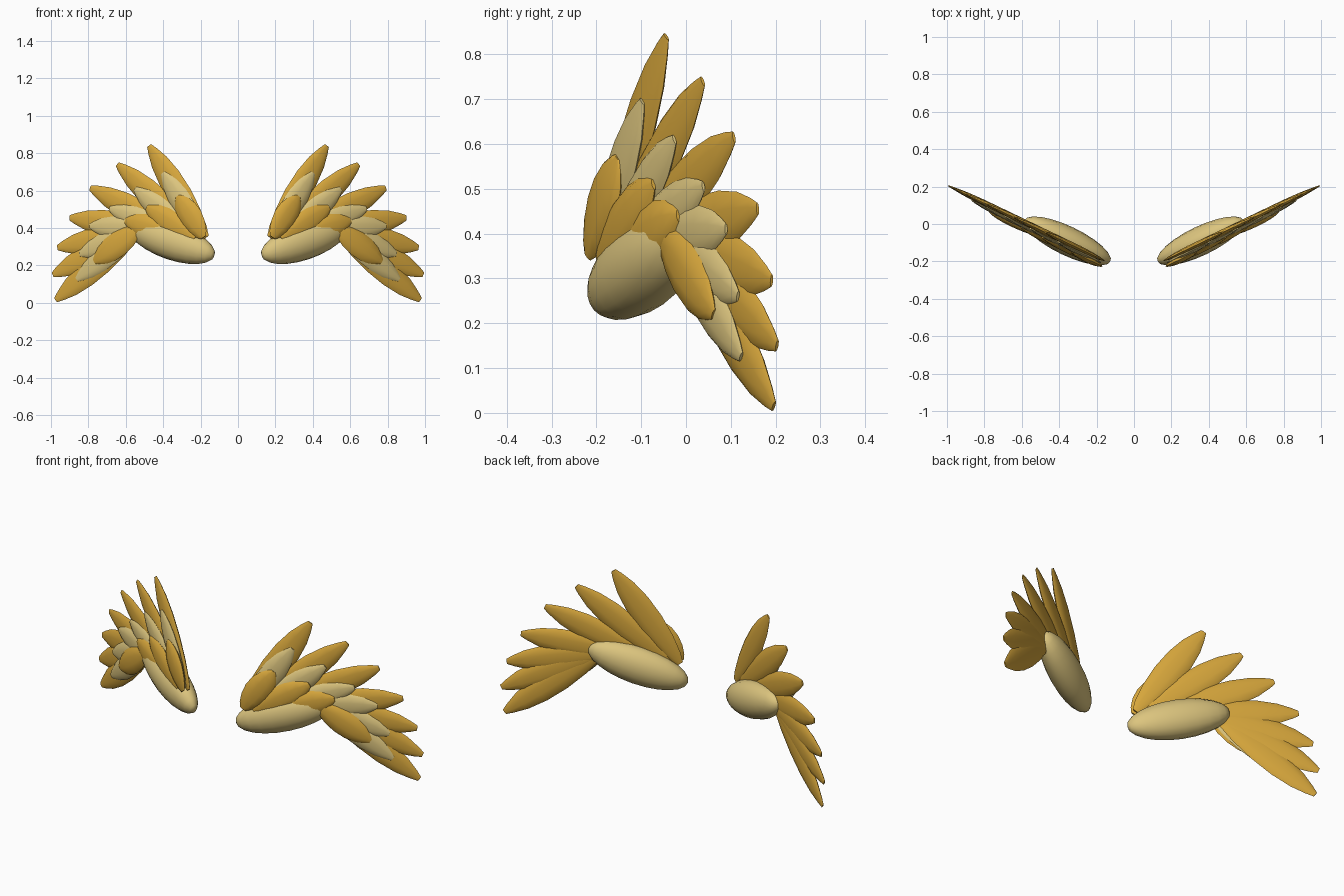
import bpy, bmesh, math
from mathutils import Vector, Matrix

cube = bpy.data.objects.get("Cube")
if cube:
    bpy.data.objects.remove(cube, do_unlink=True)


def material(name, color):
    m = bpy.data.materials.new(name)
    m.use_nodes = True
    m.diffuse_color = color
    m.node_tree.nodes["Principled BSDF"].inputs["Base Color"].default_value = color
    return m


GOLD = material("gold", (0.68, 0.385, 0.045, 1))
TAN = material("pale_tan", (0.72, 0.56, 0.21, 1))

# Each wing lies in an upright plane swept back from the centre
SWEEP = math.atan(0.48)
WING = Matrix.Translation((0, -0.272, 0)) @ Matrix.Rotation(SWEEP, 4, 'Z')

# Feather outline: position along the length, relative width
OUTLINE = [(0, 0.25), (0.08, 0.52), (0.25, 0.83), (0.45, 1), (0.65, 0.97),
           (0.82, 0.75), (0.94, 0.42), (1, 0.2)]
SIDES = 10


def finish(name, bm, mat):
    bmesh.ops.recalc_face_normals(bm, faces=bm.faces)
    mesh = bpy.data.meshes.new(name)
    bm.to_mesh(mesh)
    bm.free()
    mesh.materials.append(mat)
    ob = bpy.data.objects.new(name, mesh)
    bpy.context.collection.objects.link(ob)
    bpy.ops.object.select_all(action='DESELECT')
    ob.select_set(True)
    bpy.context.view_layer.objects.active = ob
    bpy.ops.object.shade_smooth_by_angle(angle=math.radians(60))
    ob.modifiers.new("both_sides", 'MIRROR').use_mirror_merge = False


def in_wing(x, z, front=0.0):
    return Vector((x / math.cos(SWEEP), -front, z))


def feather(name, root, tip, half_width, half_thick, front, mat):
    a, b = in_wing(*root, front), in_wing(*tip, front)
    along = (b - a).normalized()
    normal = Vector((0, 1, 0))
    across = along.cross(normal)
    bm = bmesh.new()
    rings = []
    for t, w in OUTLINE:
        ring = []
        for i in range(SIDES):
            ang = 2 * math.pi * i / SIDES
            p = (a.lerp(b, t) + across * math.cos(ang) * w * half_width
                 + normal * math.sin(ang) * w * half_thick)
            ring.append(bm.verts.new(WING @ p))
        rings.append(ring)
    for lo, hi in zip(rings, rings[1:]):
        for i in range(SIDES):
            j = (i + 1) % SIDES
            bm.faces.new((lo[i], lo[j], hi[j], hi[i]))
    bm.faces.new(rings[0])
    bm.faces.new(rings[-1])
    finish(name, bm, mat)


# Long flight feathers at the back
LONG = [((0.17, 0.35), (0.475, 0.84)), ((0.21, 0.35), (0.645, 0.74)),
        ((0.29, 0.36), (0.79, 0.615)), ((0.40, 0.38), (0.90, 0.455)),
        ((0.47, 0.39), (0.965, 0.295)), ((0.50, 0.40), (0.99, 0.15)),
        ((0.52, 0.40), (0.975, 0.015))]
# Middle covering feathers
MIDDLE = [((0.18, 0.36), (0.395, 0.695)), ((0.24, 0.36), (0.545, 0.61)),
          ((0.32, 0.37), (0.68, 0.505)), ((0.44, 0.39), (0.785, 0.41)),
          ((0.49, 0.40), (0.84, 0.26)), ((0.51, 0.40), (0.855, 0.125))]
# Short covering feathers at the front
SHORT = [((0.17, 0.35), (0.31, 0.57)), ((0.22, 0.34), (0.475, 0.51)),
         ((0.33, 0.36), (0.59, 0.44)), ((0.51, 0.40), (0.755, 0.22))]

ROWS = [("long_feather", LONG, 0.07, 0.017, 0, GOLD),
        ("middle_feather", MIDDLE, 0.062, 0.017, 0.017, TAN),
        ("short_feather", SHORT, 0.068, 0.02, 0.032, GOLD)]
for label, row, width, thick, front, mat in ROWS:
    for n, (root, tip) in enumerate(row):
        feather(f"{label}_{n + 1}", root, tip, width, thick, front, mat)

# Thick rounded arm along the lower edge of each wing
bm = bmesh.new()
bmesh.ops.create_uvsphere(bm, u_segments=16, v_segments=12, radius=1)
shape = (WING @ Matrix.Translation(in_wing(0.36, 0.33, -0.01))
         @ Matrix.Rotation(math.radians(-17), 4, 'Y')
         @ Matrix.Diagonal((0.265, 0.078, 0.1, 1))
         @ Matrix.Rotation(math.pi / 2, 4, 'Y'))
bmesh.ops.transform(bm, matrix=shape, verts=bm.verts)
finish("wing_arm", bm, TAN)
